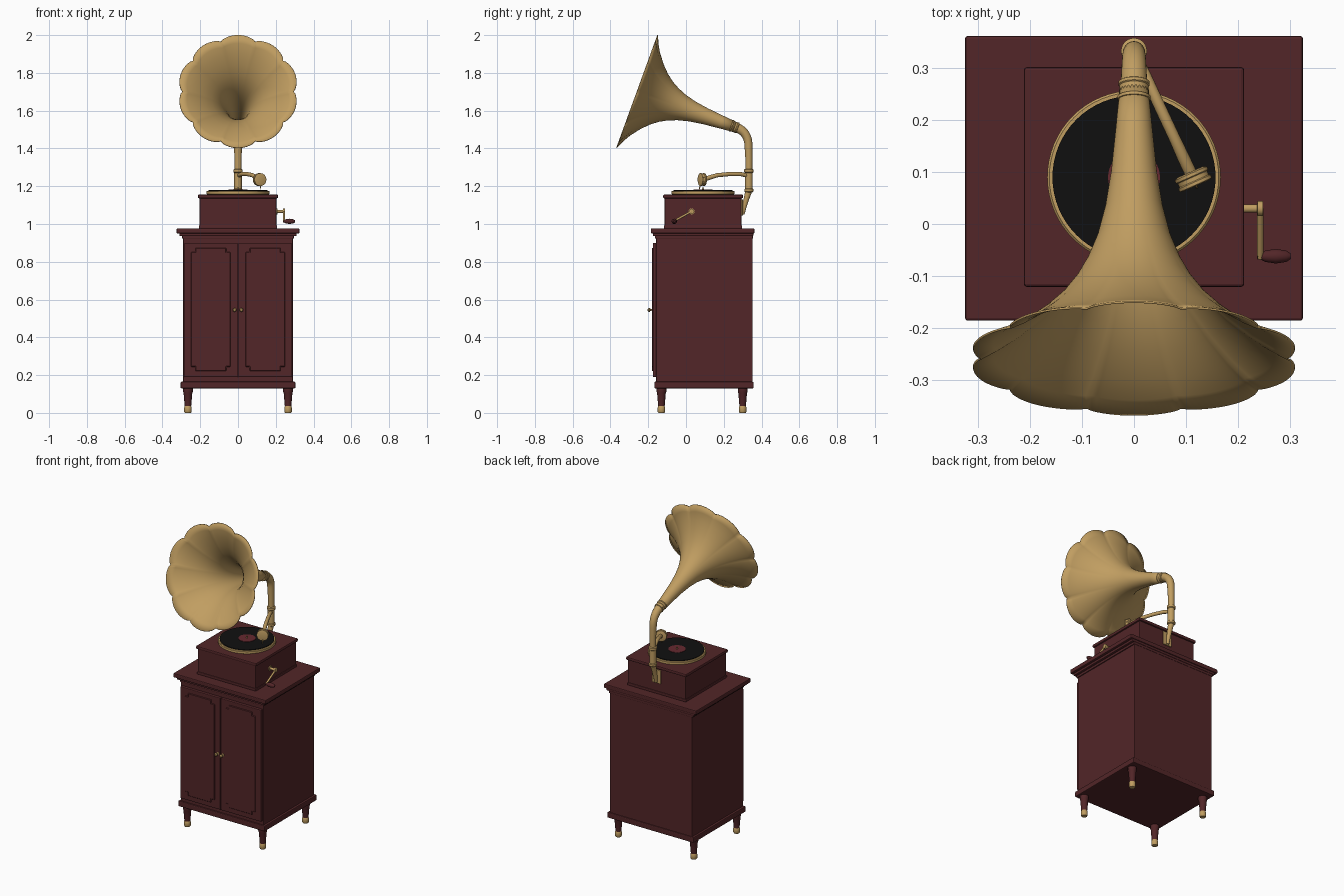
import bpy, bmesh, math
from mathutils import Vector

if "Cube" in bpy.data.objects:
    bpy.data.objects.remove(bpy.data.objects["Cube"])


def material(name, rgb):
    m = bpy.data.materials.new(name)
    m.diffuse_color = (*rgb, 1)
    m.use_nodes = True
    m.node_tree.nodes["Principled BSDF"].inputs["Base Color"].default_value = m.diffuse_color
    return m


WOOD = material("mahogany", (0.085, 0.019, 0.021))
GOLD = material("brass", (0.53, 0.34, 0.12))
BLACK = material("black", (0.005, 0.005, 0.005))
LABEL = material("label_red", (0.13, 0.022, 0.028))


def finish(name, bm, mat):
    me = bpy.data.meshes.new(name)
    bmesh.ops.recalc_face_normals(bm, faces=bm.faces[:])
    bm.to_mesh(me)
    bm.free()
    me.materials.append(mat)
    ob = bpy.data.objects.new(name, me)
    bpy.context.collection.objects.link(ob)
    return ob


def box(name, x, y, z, mat=WOOD, bevel=0.005):
    """Box from (min, max) pairs with softened edges."""
    bm = bmesh.new()
    bmesh.ops.create_cube(bm, size=1)
    for v in bm.verts:
        v.co = [(a + b) / 2 + c * (b - a) for c, (a, b) in zip(v.co, (x, y, z))]
    ob = finish(name, bm, mat)
    if bevel:
        mod = ob.modifiers.new("soft_edges", "BEVEL")
        mod.width, mod.segments = bevel, 2
    return ob


def sweep(name, pts, radii, mat=GOLD, sides=24, axis=None, caps=True, lobe=None):
    """Rings of the given radii along a path."""
    pts = [Vector(p) for p in pts]
    bm, rings = bmesh.new(), []
    for i, (p, r) in enumerate(zip(pts, radii)):
        t = Vector(axis) if axis else pts[min(i + 1, len(pts) - 1)] - pts[max(i - 1, 0)]
        t.normalize()
        ref = Vector((1, 0, 0)) if abs(t.x) < 0.9 else Vector((0, 1, 0))
        u = (ref - t * t.dot(ref)).normalized()
        w = t.cross(u)
        ring = []
        for k in range(sides):
            a = math.tau * k / sides
            rr = r * (lobe(a, i / (len(pts) - 1)) if lobe else 1)
            ring.append(bm.verts.new(p + (u * math.cos(a) + w * math.sin(a)) * rr))
        rings.append(ring)
    for a, b in zip(rings, rings[1:]):
        for k in range(sides):
            n = (k + 1) % sides
            bm.faces.new((a[k], a[n], b[n], b[k]))
    if caps:
        bm.faces.new(rings[0])
        bm.faces.new(rings[-1])
    ob = finish(name, bm, mat)
    for p in ob.data.polygons:
        p.use_smooth = True
    smooth.append(ob)
    return ob


def lathe(name, origin, axis, profile, mat=GOLD, sides=24, **kw):
    """Turned part from (distance, radius) pairs along an axis."""
    o, d = Vector(origin), Vector(axis).normalized()
    return sweep(name, [o + d * s for s, _ in profile], [r for _, r in profile],
                 mat, sides, axis=d, **kw)


smooth = []
UP = (0, 0, 1)

# Cabinet carcass and mouldings
box("cabinet_body", (-0.29, 0.29), (-0.158, 0.352), (0.15, 0.94), bevel=0.003)
box("cabinet_base", (-0.304, 0.304), (-0.168, 0.358), (0.13, 0.165))
box("cornice_lower", (-0.296, 0.296), (-0.164, 0.354), (0.922, 0.94), bevel=0.003)
box("cornice_middle", (-0.31, 0.31), (-0.175, 0.357), (0.936, 0.955))
box("cabinet_top", (-0.325, 0.325), (-0.186, 0.362), (0.95, 0.977))

# Legs with brass feet
for sx in (-1, 1):
    for y in (-0.13, 0.3):
        o = (sx * 0.265, y, 0)
        lathe("leg", o, UP, [(0.033, 0.017), (0.105, 0.023), (0.112, 0.026), (0.132, 0.026)], WOOD)
        lathe("foot", o, UP, [(0, 0.016), (0.006, 0.02), (0.028, 0.02), (0.036, 0.017)])

# Doors with raised, notched panels and knobs
for s in (-1, 1):
    xs = sorted((s * 0.002, s * 0.284))
    box("door", xs, (-0.176, -0.15), (0.19, 0.9), bevel=0.004)
    x0, x1, z0, z1, n = 0.04, 0.248, 0.222, 0.874, 0.022
    outline = [(x0 + n, z0), (x1 - n, z0), (x1 - n, z0 + n), (x1, z0 + n),
               (x1, z1 - n), (x1 - n, z1 - n), (x1 - n, z1), (x0 + n, z1),
               (x0 + n, z1 - n), (x0, z1 - n), (x0, z0 + n), (x0 + n, z0 + n)]
    bm = bmesh.new()
    face = bm.faces.new([bm.verts.new((s * x, -0.17, z)) for x, z in outline])
    ext = bmesh.ops.extrude_face_region(bm, geom=[face])
    moved = [v for v in ext["geom"] if isinstance(v, bmesh.types.BMVert)]
    bmesh.ops.translate(bm, verts=moved, vec=(0, -0.011, 0))
    panel = finish("door_panel", bm, WOOD)
    mod = panel.modifiers.new("soft_edges", "BEVEL")
    mod.width = 0.003
    lathe("door_knob", (s * 0.018, -0.174, 0.545), (0, -1, 0),
          [(0, 0.009), (0.004, 0.009), (0.006, 0.004), (0.014, 0.005), (0.018, 0.01),
           (0.024, 0.01), (0.029, 0.005)], sides=16)

# Motor box
box("motor_box", (-0.203, 0.203), (-0.113, 0.293), (0.97, 1.145), bevel=0.003)
box("motor_box_plinth", (-0.207, 0.207), (-0.117, 0.297), (0.975, 0.992), bevel=0.004)
box("motor_box_lid", (-0.212, 0.212), (-0.121, 0.302), (1.136, 1.156), bevel=0.006)

# Turntable, record and spindle
C = (0, 0.09, 0)
lathe("turntable", C, UP, [(1.155, 0.16), (1.159, 0.167), (1.172, 0.167), (1.176, 0.163)], sides=64)
lathe("record", C, UP, [(1.17, 0.157), (1.18, 0.157)], BLACK, 64)
lathe("record_label", C, UP, [(1.178, 0.05), (1.182, 0.05)], LABEL, 40)
lathe("spindle", C, UP, [(1.18, 0.005), (1.195, 0.003)], sides=12)

# Back bracket
box("bracket_plate", (-0.03, 0.03), (0.292, 0.301), (1.045, 1.13), GOLD, 0.002)
sweep("bracket_arm", [(0, 0.301, 1.052), (0, 0.308, 1.09), (0, 0.322, 1.14), (0, 0.333, 1.178)],
      [0.009, 0.012, 0.015, 0.018])

# Upright pipe, elbow and collars
Y = 0.333
lathe("pipe_socket", (0, Y, 0), UP, [(1.168, 0.018), (1.172, 0.024), (1.184, 0.024), (1.188, 0.02),
      (1.27, 0.02), (1.274, 0.025), (1.288, 0.025), (1.292, 0.019)])
axis = Vector((0, -0.94, 0.342))
throat = Vector((0, 0.26, 1.513))
path, radii = [(0, Y, 1.28), (0, Y, 1.35)], [0.018, 0.019]
p0, p1 = Vector((0, Y - 0.002, 1.41)), throat
h0, h1 = p0 + Vector((0, 0, 0.07)), p1 - axis * 0.035
for i in range(11):
    t = i / 10
    path.append(p0 * (1 - t)**3 + h0 * 3 * t * (1 - t)**2 + h1 * 3 * t * t * (1 - t) + p1 * t**3)
    radii.append(0.021 + 0.005 * t)
sweep("elbow_pipe", path, radii)
lathe("horn_collar", throat, axis, [(-0.016, 0.026), (-0.014, 0.03), (-0.008, 0.03), (-0.006, 0.028),
      (0.014, 0.029), (0.016, 0.032), (0.022, 0.032), (0.024, 0.027)], caps=False)

# Ten-petal horn
prof = [(0, 0.026), (0.08, 0.033), (0.17, 0.042), (0.24, 0.053), (0.3, 0.068), (0.35, 0.088),
        (0.39, 0.11), (0.43, 0.14), (0.47, 0.181), (0.51, 0.233), (0.535, 0.277), (0.552, 0.318)]


def petals(a, f):
    return 1 - 0.075 * f**5 * (1 - abs(math.sin(5 * a))**0.65)


horn = lathe("horn", throat, axis, prof, GOLD, 160, caps=False, lobe=petals)
mod = horn.modifiers.new("thickness", "SOLIDIFY")
mod.thickness, mod.offset = 0.004, 0

# Tone arm and sound box
sweep("tone_arm", [(0, 0.33, 1.255), (0.02, 0.29, 1.264), (0.05, 0.225, 1.264), (0.078, 0.165, 1.258),
                   (0.095, 0.128, 1.247), (0.11, 0.096, 1.236)],
      [0.011, 0.011, 0.011, 0.011, 0.012, 0.012], sides=16)
d = Vector((0.4, -0.9, 0)).normalized()
lathe("sound_box", (0.108, 0.1, 1.235), d, [(0, 0.026), (0.003, 0.034), (0.009, 0.034), (0.011, 0.031),
      (0.019, 0.031), (0.021, 0.034), (0.027, 0.034), (0.029, 0.027)], sides=32)
sweep("needle", [(0.119, 0.077, 1.21), (0.121, 0.07, 1.183)], [0.004, 0.002], sides=8)

# Side crank
lathe("crank_shaft", (0.2, 0.03, 1.067), (1, 0, 0), [(0, 0.016), (0.008, 0.016), (0.0085, 0.008),
      (0.037, 0.008), (0.0375, 0.014), (0.048, 0.014)], sides=20)
sweep("crank_arm", [(0.243, 0.03, 1.067), (0.243, -0.066, 1.014)], [0.006, 0.006], sides=12)
lathe("crank_handle", (0.238, -0.062, 1.014), (1, 0, 0), [(0, 0.006), (0.007, 0.007), (0.015, 0.011),
      (0.035, 0.014), (0.055, 0.011), (0.064, 0.005)], WOOD, 20)

# Smooth turned parts, keeping sharp edges
for ob in smooth:
    ob.select_set(True)
bpy.context.view_layer.objects.active = smooth[0]
bpy.ops.object.shade_smooth_by_angle(angle=math.radians(35))
